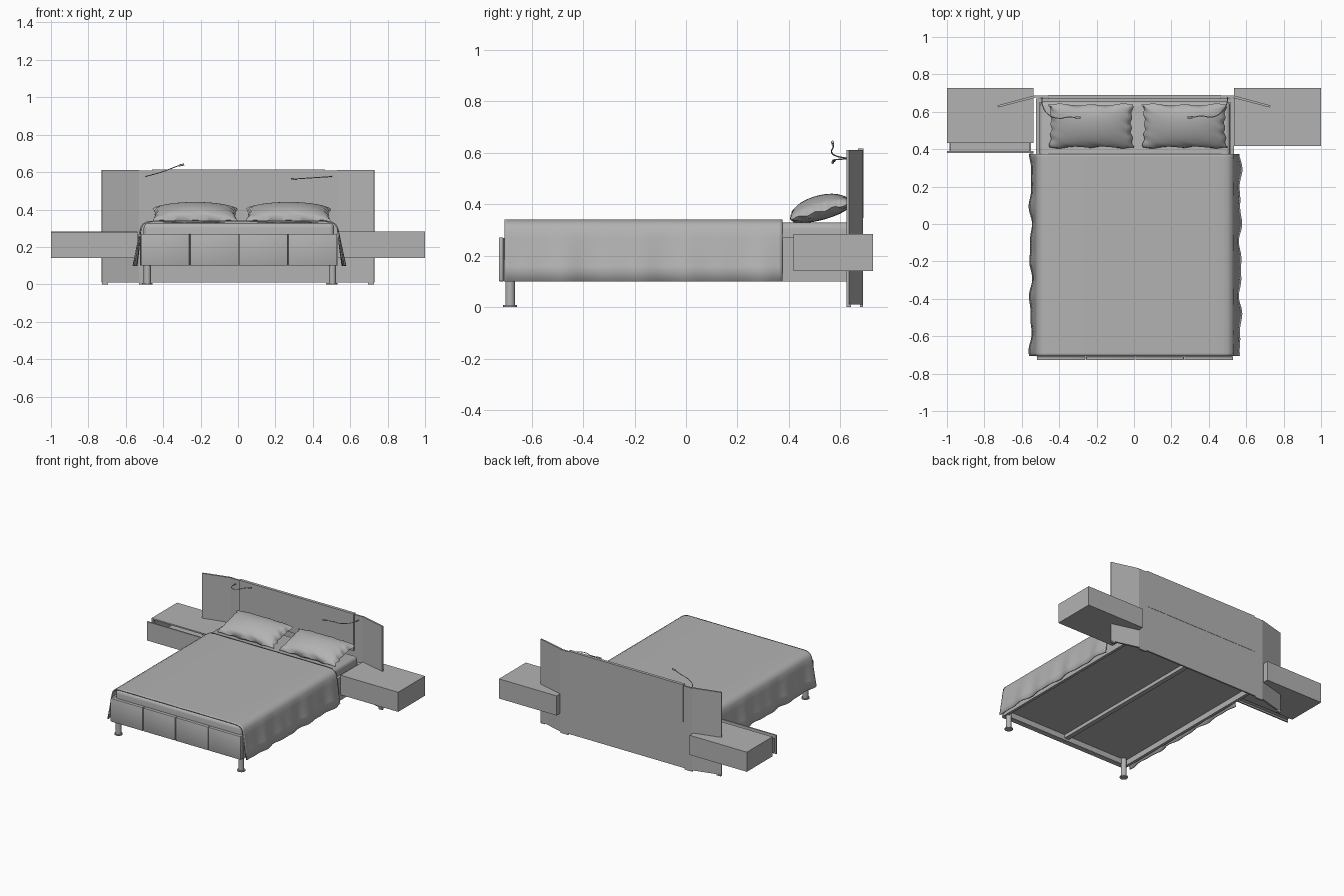
import bpy, bmesh, math
from mathutils import Matrix, Vector

cube = bpy.data.objects.get("Cube")
if cube:
    bpy.data.objects.remove(cube, do_unlink=True)

grey = bpy.data.materials.new("plain grey")
grey.use_nodes = True
grey.diffuse_color = (0.45, 0.45, 0.45, 1)
grey.node_tree.nodes["Principled BSDF"].inputs["Base Color"].default_value = (0.45, 0.45, 0.45, 1)


def add(name, bm, smooth=False):
    bmesh.ops.recalc_face_normals(bm, faces=bm.faces)
    me = bpy.data.meshes.new(name)
    bm.to_mesh(me)
    bm.free()
    me.materials.append(grey)
    ob = bpy.data.objects.new(name, me)
    bpy.context.collection.objects.link(ob)
    if smooth:
        bpy.ops.object.select_all(action='DESELECT')
        ob.select_set(True)
        bpy.context.view_layer.objects.active = ob
        bpy.ops.object.shade_smooth_by_angle(angle=math.radians(40))
    return ob


def box(name, x, y, z, bevel=0.0, segments=3):
    bm = bmesh.new()
    mid = Vector([(a + b) / 2 for a, b in (x, y, z)])
    size = Vector([b - a for a, b in (x, y, z)])
    bmesh.ops.create_cube(bm, size=1, matrix=Matrix.Translation(mid) @ Matrix.Diagonal(size.to_4d()))
    if bevel:
        bmesh.ops.bevel(bm, geom=bm.edges[:], offset=bevel, segments=segments, affect='EDGES', profile=0.5)
    return add(name, bm, bevel > 0)


def prism(name, plan, z0, z1):
    bm = bmesh.new()
    face = bm.faces.new([bm.verts.new((x, y, z0)) for x, y in plan])
    ext = bmesh.ops.extrude_face_region(bm, geom=[face])
    bmesh.ops.translate(bm, vec=(0, 0, z1 - z0), verts=[v for v in ext['geom'] if isinstance(v, bmesh.types.BMVert)])
    return add(name, bm)


def cylinder(name, x, y, z0, z1, r):
    bm = bmesh.new()
    bmesh.ops.create_cone(bm, cap_ends=True, segments=24, radius1=r, radius2=r, depth=z1 - z0,
                          matrix=Matrix.Translation((x, y, (z0 + z1) / 2)))
    return add(name, bm, True)


def wire(name, pts, r):
    cu = bpy.data.curves.new(name, 'CURVE')
    cu.dimensions = '3D'
    cu.bevel_depth = r
    cu.bevel_resolution = 2
    cu.use_fill_caps = True
    cu.resolution_u = 6
    sp = cu.splines.new('BEZIER')
    sp.bezier_points.add(len(pts) - 1)
    for bp, p in zip(sp.bezier_points, pts):
        bp.co = p
        bp.handle_left_type = bp.handle_right_type = 'AUTO'
    cu.materials.append(grey)
    ob = bpy.data.objects.new(name, cu)
    bpy.context.collection.objects.link(ob)


# Headboard: flat lower board, flush upper panel, two angled wings with feet
box("headboard_board", (-0.53, 0.535), (0.676, 0.688), (0.01, 0.608))
box("headboard_panel", (-0.46, 0.465), (0.668, 0.69), (0.345, 0.615))
for side, s in (("left", 1), ("right", -1)):
    prism(f"headboard_wing_{side}",
          [(s * 0.53, 0.688), (s * 0.73, 0.634), (s * 0.727, 0.623), (s * 0.53, 0.674)], 0.01, 0.61)
    box(f"headboard_outer_foot_{side}", sorted((s * 0.695, s * 0.727)), (0.624, 0.64), (0, 0.012))
    box(f"headboard_inner_foot_{side}", sorted((s * 0.47, s * 0.53)), (0.676, 0.688), (0, 0.012))

# Bed frame
box("side_rail_right", (-0.525, -0.505), (-0.70, 0.672), (0.10, 0.27))
box("side_rail_left", (0.515, 0.535), (-0.70, 0.672), (0.10, 0.27))
box("foot_rail", (-0.52, 0.53), (-0.709, -0.685), (0.10, 0.268))
box("head_rail", (-0.505, 0.515), (0.65, 0.674), (0.10, 0.27))
box("centre_beam", (-0.012, 0.022), (-0.685, 0.65), (0.115, 0.15))
box("base_board", (-0.505, 0.515), (-0.685, 0.65), (0.14, 0.16))
for i in range(4):
    x = -0.521 + i * 0.263
    box(f"foot_panel_{i + 1}", (x + 0.002, x + 0.261), (-0.727, -0.709), (0.10, 0.27), 0.003, 2)
for side, x in (("right", -0.485), ("left", 0.505)):
    cylinder(f"leg_{side}", x, -0.683, 0, 0.14, 0.019)
    cylinder(f"leg_foot_{side}", x, -0.683, 0, 0.008, 0.027)

# Mattress
box("mattress", (-0.504, 0.514), (-0.70, 0.655), (0.16, 0.328), 0.025, 4)

# Blanket: open cross-section swept along y, with waves growing toward the hem
half = [(0, 0.34), (0.25, 0.34), (0.46, 0.34), (0.492, 0.337), (0.515, 0.325), (0.528, 0.305),
        (0.534, 0.27), (0.541, 0.22), (0.55, 0.16), (0.560, 0.10)]
profile = [(-x, z) for x, z in half[:0:-1]] + half
bm = bmesh.new()
rows = []
steps = 72
for j in range(steps + 1):
    y = -0.705 + 1.08 * j / steps
    row = []
    for x, z in profile:
        drop = max(0, (0.31 - z) / 0.21)
        side = 1 if x > 0 else -1
        wave = 0.006 * math.sin(y * 24 + side) + 0.004 * math.sin(y * 41 + 2 * side)
        row.append(bm.verts.new((x + 0.006 + side * drop * (wave + (0.004 if side > 0 else 0)), y, z)))
    rows.append(row)
for a, b in zip(rows, rows[1:]):
    for k in range(len(profile) - 1):
        bm.faces.new((a[k], a[k + 1], b[k + 1], b[k]))
blanket = add("blanket", bm, True)
mod = blanket.modifiers.new("thickness", 'SOLIDIFY')
mod.thickness = 0.007
mod.offset = -1 if blanket.data.polygons[len(profile) // 2].normal.z > 0 else 1


# Pillows: two bulged sheets joined along a rippled rim
def pillow(name, cx):
    bm = bmesh.new()
    n = 32
    for thick in (0.062, -0.034):
        grid = bmesh.ops.create_grid(bm, x_segments=n, y_segments=n, size=1)
        for v in grid['verts']:
            u, w = v.co.x, v.co.y
            h = (max(0, 1 - u * u) * max(0, 1 - w * w)) ** 0.42
            ripple = 0.004 * math.sin(9 * u + 14 * w)
            x = u * (0.226 - 0.012 * (1 - w * w)) + ripple * abs(u) ** 6
            y = w * (0.123 - 0.007 * (1 - u * u)) + ripple * abs(w) ** 6
            rim = max(abs(u), abs(w)) ** 10
            v.co = (x, y, thick * h + 0.004 * rim * math.sin(16 * u + 11 * w))
    bmesh.ops.remove_doubles(bm, verts=bm.verts, dist=0.0004)
    bm.transform(Matrix.Translation((cx, 0.524, 0.372)) @ Matrix.Rotation(math.radians(15), 4, 'X'))
    add(name, bm, True)


pillow("pillow_right", -0.229)
pillow("pillow_left", 0.27)


# Nightstands: hollow body with a drawer that may be pulled out
def nightstand(side, x0, x1, y0, pull):
    t = 0.01
    z0, z1 = 0.14, 0.283
    box(f"nightstand_top_{side}", (x0, x1), (y0, 0.727), (z1 - t, z1))
    box(f"nightstand_bottom_{side}", (x0, x1), (y0, 0.727), (z0, z0 + t))
    box(f"nightstand_back_{side}", (x0, x1), (0.727 - t, 0.727), (z0 + t, z1 - t))
    for i, x in enumerate((x0, x1 - t)):
        box(f"nightstand_side_{side}_{i + 1}", (x, x + t), (y0, 0.727 - t), (z0 + t, z1 - t))
    f = y0 - pull
    if pull:
        box(f"drawer_front_{side}", (x0, x1), (f, f + t), (z0, z1 - 0.006))
    else:
        box(f"drawer_front_{side}", (x0 + t, x1 - t), (f, f + t), (z0 + t, z1 - t))
    a, b = x0 + 0.014, x1 - 0.014
    box(f"drawer_floor_{side}", (a, b), (f + t, 0.66), (z0 + 0.012, z0 + 0.02))
    for i, x in enumerate((a, b - 0.008)):
        box(f"drawer_side_{side}_{i + 1}", (x, x + 0.008), (f + t, 0.66), (z0 + 0.02, z1 - 0.03))


nightstand("right", -1.0, -0.538, 0.432, 0.052)
nightstand("left", 0.535, 1.0, 0.417, 0)

# Reading lamps: bent stem with a thicker head
lamps = {
    "right": [(-0.492, 0.685, 0.575), (-0.488, 0.63, 0.578), (-0.455, 0.583, 0.587),
              (-0.40, 0.565, 0.603), (-0.35, 0.572, 0.622), (-0.315, 0.57, 0.635), (-0.288, 0.569, 0.641)],
    "left": [(0.502, 0.685, 0.577), (0.495, 0.64, 0.576), (0.47, 0.60, 0.574),
             (0.42, 0.572, 0.571), (0.36, 0.578, 0.567), (0.315, 0.571, 0.564), (0.285, 0.57, 0.562)],
}
for side, pts in lamps.items():
    wire(f"lamp_stem_{side}", pts, 0.0025)
    wire(f"lamp_head_{side}", pts[-2:], 0.0055)
